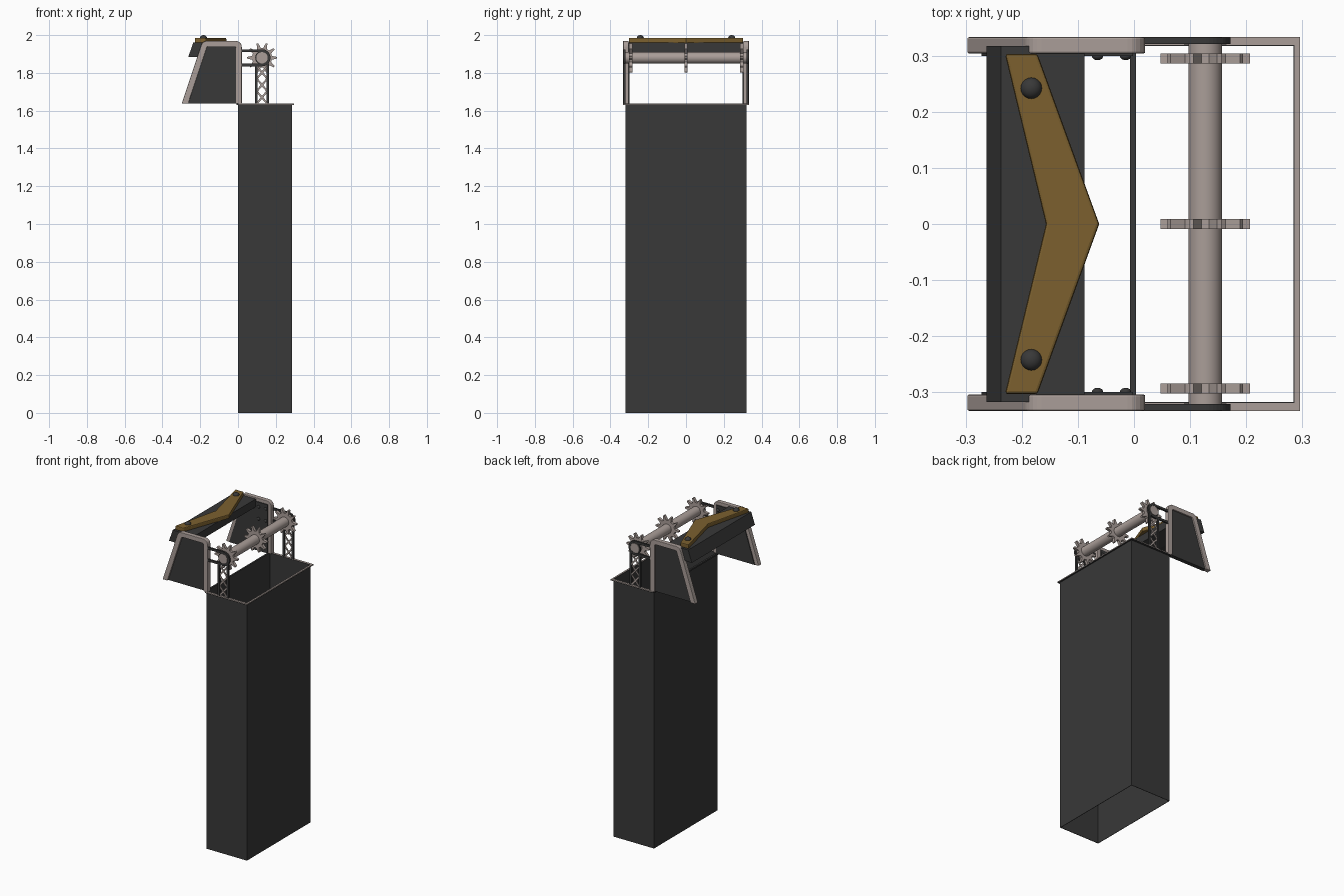
import bpy, bmesh, math
from mathutils import Vector

if "Cube" in bpy.data.objects:
    bpy.data.objects.remove(bpy.data.objects["Cube"])

def mat(name, c):
    m = bpy.data.materials.new(name)
    m.diffuse_color = (*c, 1)
    m.use_nodes = True
    m.node_tree.nodes["Principled BSDF"].inputs["Base Color"].default_value = m.diffuse_color
    return m

DARK = mat("dark_grey", (0.04, 0.04, 0.04))
LIGHT = mat("warm_grey", (0.40, 0.34, 0.315))
GOLD = mat("old_gold", (0.20, 0.118, 0.028))

def finish(name, bm, m, bevel=0, smooth=False):
    bmesh.ops.recalc_face_normals(bm, faces=bm.faces)
    me = bpy.data.meshes.new(name)
    bm.to_mesh(me)
    bm.free()
    me.materials.append(m)
    ob = bpy.data.objects.new(name, me)
    bpy.context.collection.objects.link(ob)
    if bevel:
        b = ob.modifiers.new("bevel", 'BEVEL')
        b.width, b.segments, b.limit_method = bevel, 2, 'ANGLE'
        b.angle_limit = math.radians(40)
    if smooth:
        bpy.ops.object.select_all(action='DESELECT')
        ob.select_set(True)
        bpy.context.view_layer.objects.active = ob
        bpy.ops.object.shade_smooth_by_angle(angle=math.radians(35))
    return ob

def prism(name, pts, lo, hi, m, axis='y', **kw):
    """Extrude a 2D outline: (x, z) along y, or (x, y) along z."""
    bm = bmesh.new()
    place = (lambda p, d: (p[0], d, p[1])) if axis == 'y' else (lambda p, d: (p[0], p[1], d))
    a = [bm.verts.new(place(p, lo)) for p in pts]
    b = [bm.verts.new(place(p, hi)) for p in pts]
    bm.faces.new(a)
    bm.faces.new(b)
    for i in range(len(pts)):
        j = (i + 1) % len(pts)
        bm.faces.new((a[i], a[j], b[j], b[i]))
    return finish(name, bm, m, **kw)

def arc(cx, cz, r, a0, a1, n):
    return [(cx + r * math.cos(math.radians(a0 + (a1 - a0) * i / n)),
             cz + r * math.sin(math.radians(a0 + (a1 - a0) * i / n))) for i in range(n + 1)]

def rect(x0, x1, z0, z1):
    return [(x0, z0), (x1, z0), (x1, z1), (x0, z1)]

def bar(p, q, w):
    """Outline of a straight strip from p to q."""
    p, q = Vector(p), Vector(q)
    d = (q - p).normalized() * w / 2
    n = Vector((-d.y, d.x))
    return [tuple(v) for v in (p + n, p - n, q - n, q + n)]

def dome(name, loc, r, scale, m):
    bm = bmesh.new()
    bmesh.ops.create_uvsphere(bm, u_segments=20, v_segments=12, radius=r)
    for v in bm.verts:
        v.co = Vector(loc) + Vector([v.co[i] * scale[i] for i in range(3)])
    return finish(name, bm, m, smooth=True)

TOP = 1.637
AX, AZ = 0.127, 1.88   # axle centre

# Hollow shaft, open at both ends
bm = bmesh.new()
loops = [[bm.verts.new((x, y, z)) for x, y in rect(0.001, 0.287, -0.32, 0.32)] for z in (0, TOP)]
for i in range(4):
    j = (i + 1) % 4
    bm.faces.new((loops[0][i], loops[0][j], loops[1][j], loops[1][i]))
shaft = finish("shaft", bm, DARK)
s = shaft.modifiers.new("wall", 'SOLIDIFY')
s.thickness, s.offset = 0.004, -1

# Rim flange on three sides, dark sill on the fourth
prism("rim", [(0, -0.333), (0.296, -0.333), (0.296, 0.333), (0, 0.333), (0, 0.319),
              (0.286, 0.319), (0.286, -0.319), (0, -0.319)], TOP - 0.004, TOP + 0.001, LIGHT, axis='z')
prism("rim_underside", [(0, -0.333), (0.296, -0.333), (0.296, 0.333), (0, 0.333), (0, 0.319),
                        (0.286, 0.319), (0.286, -0.319), (0, -0.319)], TOP - 0.007, TOP - 0.004, DARK, axis='z')
prism("back_sill", rect(-0.007, 0.004, TOP - 0.008, TOP + 0.002), -0.318, 0.318, DARK)

# Side frame outline: slanted leg, rounded top, upright leg
outer = [(-0.298, TOP)] + arc(-0.165, 1.938, 0.031, 162, 90, 5) \
    + arc(-0.012, 1.937, 0.032, 90, 0, 6) + [(0.02, TOP)]
inner = [(-0.011, TOP)] + arc(-0.019, 1.932, 0.008, 0, 90, 3) \
    + arc(-0.158, 1.932, 0.008, 90, 162, 3) + [(-0.264, TOP)]
panel = [(-0.272, TOP + 0.002), (-0.172, 1.948), (-0.002, 1.948), (-0.002, TOP + 0.002)]

for side, tag in ((-1, "front"), (1, "rear")):
    def span(a, b):
        return sorted((side * a, side * b))
    prism(tag + "_side_frame", outer + inner, *span(0.304, 0.333), LIGHT, bevel=0.003)
    prism(tag + "_side_panel", panel, *span(0.299, 0.324), DARK)
    # Bearing arm wrapping round the axle
    arm = [(-0.005, AZ + 0.045)] + arc(AX, AZ, 0.045, 90, -90, 20) + [(-0.005, AZ - 0.045)] \
        + [(-0.005, AZ - 0.031)] + arc(AX, AZ, 0.031, -90, 90, 20) + [(-0.005, AZ + 0.031)]
    prism(tag + "_bearing_arm", arm, *span(0.321, 0.332), DARK)
    prism(tag + "_bearing_cap", arc(AX, AZ, 0.036, 0, 345, 23), *span(0.321, 0.329), DARK)
    for x in (-0.065, -0.015):
        for z in (AZ + 0.038, AZ - 0.038):
            dome(tag + "_arm_bolt", (x, side * 0.299, z), 0.01, (1, 0.7, 1), DARK)
    # Lattice support
    for x in (0.096, 0.158):
        prism(tag + "_support_post", rect(x - 0.007, x + 0.007, TOP, AZ - 0.03), *span(0.32, 0.332), DARK)
    n, h = 3, (AZ - 0.045 - TOP) / 3
    for i in range(n):
        z0, z1 = TOP + i * h, TOP + (i + 1) * h
        prism(tag + "_lattice", bar((0.099, z0), (0.155, z1), 0.01), *span(0.323, 0.327), LIGHT)
        prism(tag + "_lattice", bar((0.155, z0), (0.099, z1), 0.01), *span(0.326, 0.330), LIGHT)

# Axle
prism("axle", arc(AX, AZ, 0.03, 0, 348.75, 31), -0.333, 0.333, LIGHT, smooth=True)

# Toothed wheels
teeth = 10
star = []
for i in range(teeth):
    for off, r in ((-11, 0.053), (-3, 0.08), (3, 0.08), (11, 0.053)):
        a = math.radians(i * 360 / teeth + off)
        star.append((AX + r * math.cos(a), AZ + r * math.sin(a)))
for y, tag in ((-0.293, "front"), (0, "middle"), (0.295, "rear")):
    prism(tag + "_sprocket", star, y - 0.009, y + 0.009, LIGHT)

# Hood beam between the side frames
prism("hood", [(-0.263, 1.885), (-0.237, 1.96), (-0.088, 1.96), (-0.088, 1.91), (-0.185, 1.885)],
      -0.317, 0.317, DARK)

# Chevron plate and its bolts
prism("chevron_plate", [(-0.23, 0.303), (-0.157, 0), (-0.23, -0.303), (-0.172, -0.303),
                        (-0.062, 0), (-0.172, 0.303)], 1.958, 1.985, GOLD, axis='z', bevel=0.005)
for y in (-0.242, 0.242):
    dome("chevron_bolt", (-0.183, y, 1.984), 0.019, (1, 1, 0.84), DARK)
